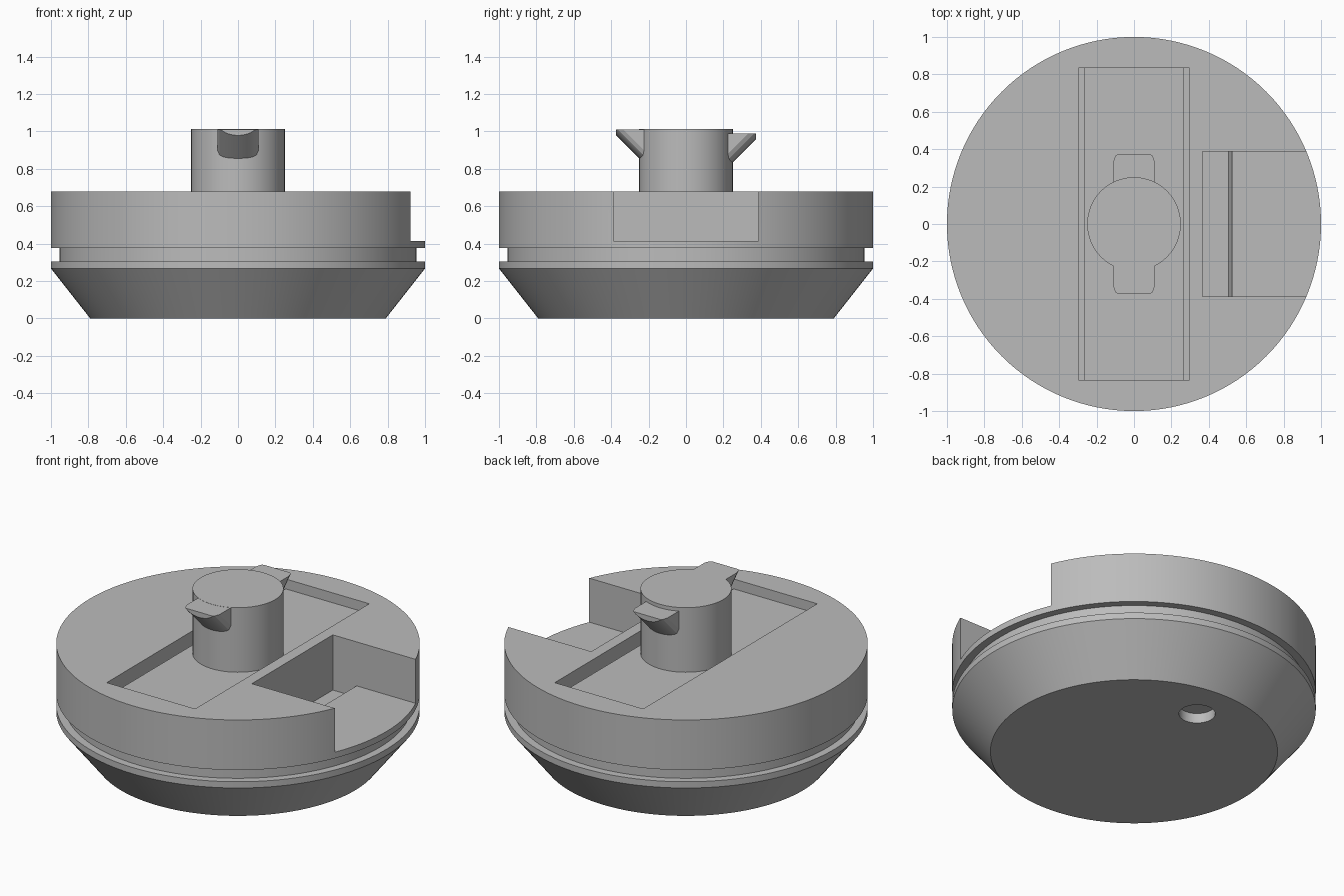
import bpy, bmesh, math

cube = bpy.data.objects.get("Cube")
if cube:
    bpy.data.objects.remove(cube, do_unlink=True)

grey = bpy.data.materials.new("plain_grey")
grey.use_nodes = True
COLOUR = (0.5, 0.5, 0.5, 1)
grey.diffuse_color = COLOUR
grey.node_tree.nodes["Principled BSDF"].inputs["Base Color"].default_value = COLOUR


def make_object(name, bm):
    bmesh.ops.remove_doubles(bm, verts=bm.verts, dist=1e-5)
    bmesh.ops.recalc_face_normals(bm, faces=bm.faces)
    mesh = bpy.data.meshes.new(name)
    bm.to_mesh(mesh)
    bm.free()
    mesh.materials.append(grey)
    obj = bpy.data.objects.new(name, mesh)
    bpy.context.collection.objects.link(obj)
    return obj


def lathe(name, profile, steps=128):
    """Turn an (r, z) profile that starts and ends on the axis."""
    bm = bmesh.new()
    verts = [bm.verts.new((r, 0, z)) for r, z in profile]
    edges = [bm.edges.new(pair) for pair in zip(verts, verts[1:])]
    bmesh.ops.spin(bm, geom=verts + edges, cent=(0, 0, 0), axis=(0, 0, 1),
                   angle=math.tau, steps=steps, use_duplicate=False)
    return make_object(name, bm)


def loft(name, sections):
    """Skin a row of matching closed sections and cap both ends."""
    bm = bmesh.new()
    rings = [[bm.verts.new(p) for p in s] for s in sections]
    n = len(rings[0])
    for a, b in zip(rings, rings[1:]):
        for i in range(n):
            j = (i + 1) % n
            bm.faces.new((a[i], a[j], b[j], b[i]))
    bm.faces.new(rings[0])
    bm.faces.new(rings[-1])
    return make_object(name, bm)


def prism(name, outline, half):
    """Extrude an (x, z) outline along y."""
    return loft(name, [[(x, y, z) for x, z in outline] for y in (-half, half)])


def activate(obj):
    bpy.ops.object.select_all(action='DESELECT')
    obj.select_set(True)
    bpy.context.view_layer.objects.active = obj


def cut(obj, cutter):
    cutter.hide_render = True
    mod = obj.modifiers.new("cut", 'BOOLEAN')
    mod.operation = 'DIFFERENCE'
    mod.solver = 'EXACT'
    mod.object = cutter
    activate(obj)
    bpy.ops.object.modifier_apply(modifier=mod.name)
    bpy.data.objects.remove(cutter, do_unlink=True)


def smooth(obj):
    activate(obj)
    bpy.ops.object.shade_smooth_by_angle(angle=math.radians(25))


TOP = 0.68
FLOOR = 0.62

# Round body with bevelled foot and a groove around the rim
body = lathe("body", [(0, 0), (0.79, 0), (1, 0.267), (1, 0.305), (0.955, 0.305),
                      (0.955, 0.376), (1, 0.376), (1, TOP), (0, TOP)])

# Side notch with a shallow trench along its inner wall
cut(body, prism("notch_cutter", [(0.365, 0.345), (0.505, 0.345), (0.525, 0.413),
                                 (1.2, 0.413), (1.2, 0.9), (0.365, 0.9)], 0.388))

# Long top slot with a narrow channel down each side
half_slot = [(0.265, FLOOR), (0.265, 0.58), (0.297, 0.58), (0.297, 0.8)]
mirrored = [(-x, z) for x, z in reversed(half_slot)]
cut(body, prism("slot_cutter", half_slot + mirrored, 0.835))

# Blind hole in the underside
hole = lathe("hole_cutter", [(0, -0.1), (0.1, -0.1), (0.1, 0.06), (0, 0.06)], 48)
hole.location.y = 0.54
cut(body, hole)
smooth(body)

# Central post
POST_TOP = 1.012
post = lathe("post", [(0, FLOOR - 0.01), (0.25, FLOOR - 0.01), (0.25, POST_TOP), (0, POST_TOP)], 96)
smooth(post)


# Post lugs: flat top, blunt tip, rounded underside running back at 45 degrees
def lug(name, side, top):
    inner, tip, width, steps = 0.15, 0.373, 0.11, 20
    sections = []
    for i in range(steps + 1):
        t = 2 * i / steps - 1
        reach = 0.335 + 0.07 * math.sqrt(1 - t * t)
        end = min(reach, tip)
        side_view = [(inner, top), (end, top), (end, top - reach + end),
                     (inner, top - reach + inner)]
        sections.append([(t * width, side * y, z) for y, z in side_view])
    smooth(loft(name, sections))


lug("front_lug", -1, POST_TOP - 0.001)
lug("back_lug", 1, 0.99)
